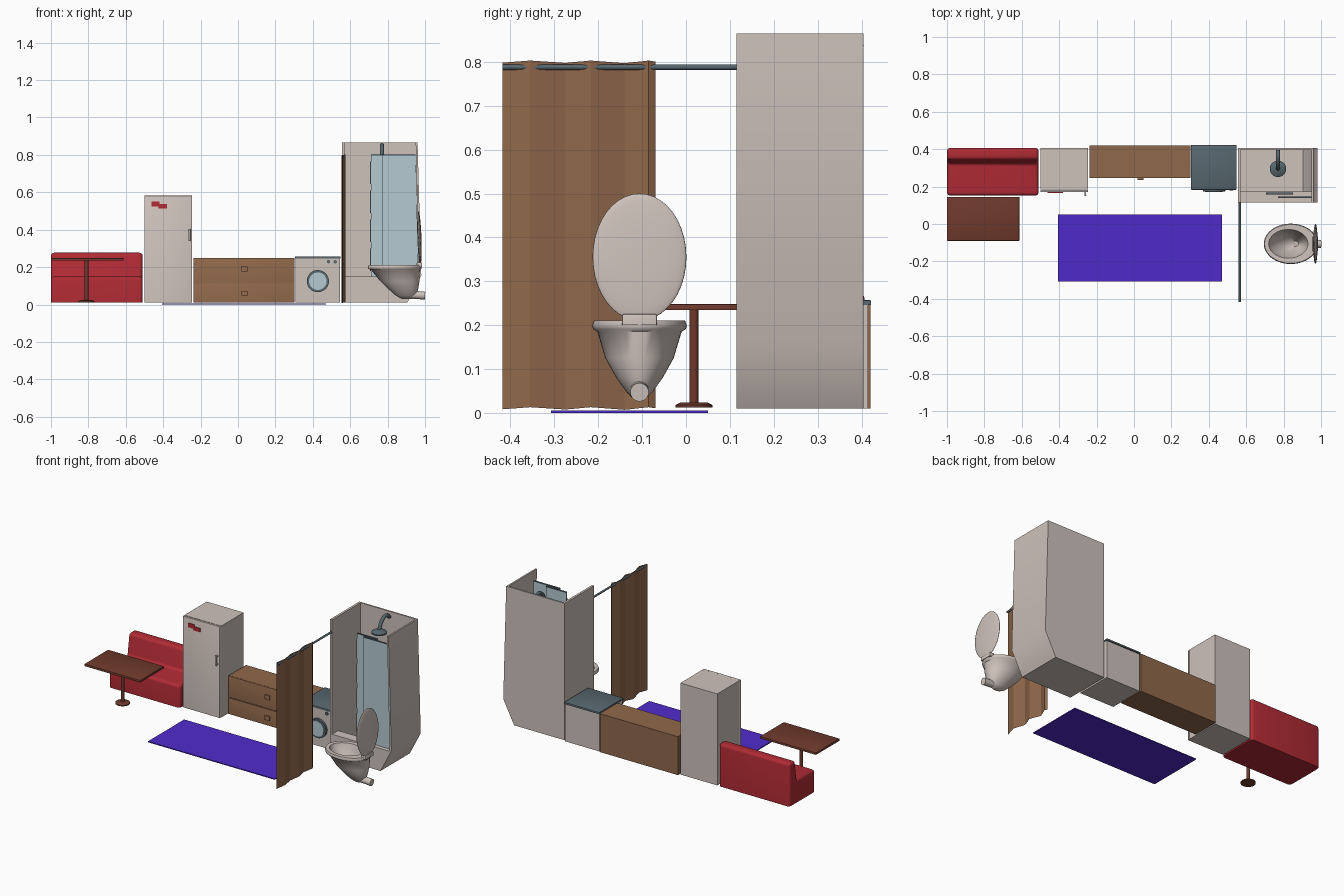
import bpy, bmesh, math
from mathutils import Vector

cube = bpy.data.objects.get("Cube")
if cube:
    bpy.data.objects.remove(cube)


def material(name, *rgb):
    m = bpy.data.materials.new(name)
    m.use_nodes = True
    m.diffuse_color = (*rgb, 1)
    m.node_tree.nodes["Principled BSDF"].inputs["Base Color"].default_value = (*rgb, 1)
    return m


cream = material("cream", .62, .54, .50)
wood = material("wood", .28, .138, .07)
mahogany = material("mahogany", .16, .042, .026)
red = material("red", .44, .024, .035)
purple = material("purple", .078, .024, .60)
slate = material("slate", .095, .135, .158)
glass = material("pale_blue_glass", .46, .59, .65)


def finish(name, bm, mat, angle=35):
    bmesh.ops.recalc_face_normals(bm, faces=bm.faces)
    mesh = bpy.data.meshes.new(name)
    bm.to_mesh(mesh)
    bm.free()
    mesh.materials.append(mat)
    ob = bpy.data.objects.new(name, mesh)
    bpy.context.collection.objects.link(ob)
    bpy.ops.object.select_all(action='DESELECT')
    ob.select_set(True)
    bpy.context.view_layer.objects.active = ob
    bpy.ops.object.shade_smooth_by_angle(angle=math.radians(angle))
    return ob


def prism(name, points, axis, a, b, mat, bevel=0, segments=2):
    """Extrude a 2D profile along x or y; edges on the floor stay sharp."""
    place = (lambda p, d: (d, *p)) if axis == 'x' else (lambda p, d: (p[0], d, p[1]))
    bm = bmesh.new()
    face = bm.faces.new([bm.verts.new(place(p, a)) for p in points])
    ext = bmesh.ops.extrude_face_region(bm, geom=[face])
    shift = Vector(place((0, 0), b - a))
    bmesh.ops.translate(bm, vec=shift, verts=[v for v in ext["geom"] if isinstance(v, bmesh.types.BMVert)])
    if bevel:
        low = min(v.co.z for v in bm.verts)
        edges = [e for e in bm.edges if max(v.co.z for v in e.verts) > low + .01]
        bmesh.ops.bevel(bm, geom=edges, offset=bevel, segments=segments, profile=.5, affect='EDGES')
    return finish(name, bm, mat)


def box(name, x, y, z, mat, bevel=0):
    return prism(name, [(x[0], z[0]), (x[1], z[0]), (x[1], z[1]), (x[0], z[1])],
                 'y', y[0], y[1], mat, bevel)


def rod(name, start, end, radius, mat, sides=24):
    start, end = Vector(start), Vector(end)
    bm = bmesh.new()
    bmesh.ops.create_cone(bm, cap_ends=True, segments=sides, radius1=radius,
                          radius2=radius, depth=(end - start).length)
    turn = (end - start).to_track_quat('Z', 'Y').to_matrix().to_4x4()
    turn.translation = (start + end) / 2
    bm.transform(turn)
    return finish(name, bm, mat)


def loft(name, rings, y, mat, sides=40):
    """Skin a stack of ellipses given as centre x, x radius, y radius, z."""
    bm = bmesh.new()
    loops = []
    for cx, rx, ry, z in rings:
        loops.append([bm.verts.new((cx + rx * math.cos(t), y + ry * math.sin(t), z))
                      for t in (math.tau * i / sides for i in range(sides))])
    for lo, hi in zip(loops, loops[1:]):
        for i in range(sides):
            j = (i + 1) % sides
            bm.faces.new((lo[i], lo[j], hi[j], hi[i]))
    bm.faces.new(loops[0])
    bm.faces.new(loops[-1])
    return finish(name, bm, mat, 50)


# Sofa
prism("sofa", [(.152, .01), (.152, .15), (.325, .145), (.345, .277), (.407, .277), (.407, .01)],
      'x', -1, -.51, red, .018, 4)

# Pedestal table
box("table_top", (-1, -.613), (-.09, .145), (.235, .248), mahogany, .003)
rod("table_post", (-.81, .018, .015), (-.81, .018, .238), .01, mahogany)
loft("table_foot", [(-.81, .042, .042, .012), (-.81, .042, .042, .018), (-.81, .03, .03, .024)],
     .018, mahogany)

# Fridge
box("fridge_body", (-.5, -.245), (.184, .405), (.01, .582), cream)
box("fridge_door", (-.5, -.245), (.17, .183), (.012, .582), cream, .003)
for z in (.347, .397):
    box("fridge_handle_mount", (-.264, -.256), (.154, .172), (z - .004, z + .004), cream)
box("fridge_handle", (-.265, -.255), (.15, .157), (.34, .404), cream, .002)
box("fridge_magnet_left", (-.462, -.42), (.165, .171), (.524, .55), red)
box("fridge_magnet_right", (-.425, -.38), (.165, .171), (.514, .538), red)

# Chest of drawers
box("drawer_cabinet", (-.238, .302), (.252, .42), (.01, .25), wood)
for low, high, knob in ((.012, .113, .06), (.117, .25, .19)):
    box("drawer_front", (-.238, .302), (.245, .253), (low, high), wood, .002)
    box("drawer_knob", (.018, .052), (.235, .246), (knob - .013, knob + .013), wood, .003)

# Washing machine
box("washer_body", (.308, .545), (.188, .415), (.01, .247), cream)
box("washer_top", (.304, .548), (.183, .422), (.246, .257), slate, .003)
rod("washer_door_ring", (.427, .174, .125), (.427, .19, .125), .059, slate, 40)
rod("washer_door_glass", (.427, .170, .125), (.427, .18, .125), .047, glass, 40)
for x in (.484, .52):
    rod("washer_dial", (x, .180, .229), (x, .19, .229), .009, slate)

# Rug
box("rug", (-.407, .47), (-.308, .05), (0, .006), purple)

# Shower cubicle: leaning outer wall with a tucked-in foot
front, back = .115, .405
prism("shower_back_wall", [(.56, .01), (.905, .01), (.98, .155), (.96, .865), (.56, .865)],
      'y', back - .01, back, cream)
box("shower_inner_wall", (.556, .57), (front, back), (.01, .865), cream)
prism("shower_outer_wall", [(.905, .01), (.98, .155), (.96, .865), (.95, .865), (.968, .157), (.893, .01)],
      'y', front, back, cream)
box("shower_floor", (.56, .905), (front, back), (.01, .03), cream)
prism("shower_front_lip", [(.56, .01), (.905, .01), (.975, .15), (.56, .15)], 'y', front, front + .014, cream)
box("shower_lip_ledge", (.57, .968), (front, front + .06), (.14, .15), cream)

# Sliding glass doors
prism("shower_door_front", [(.77, .15), (.965, .15), (.951, .8), (.77, .8)], 'y', .14, .147, glass)
box("shower_door_rear", (.71, .85), (.16, .167), (.15, .8), glass)
box("door_cap_front", (.77, .95), (.139, .148), (.798, .803), slate)
box("door_cap_rear", (.71, .85), (.159, .168), (.798, .803), slate)
for i in range(4):
    z = .18 + i * .155
    box("door_edge_seal", (.707, .712), (.159, .168), (z, z + .12), slate)

# Shower arm and head
arm = [(.77, .398, .83), (.77, .375, .852), (.77, .34, .852), (.77, .305, .82), (.77, .295, .785)]
curve = bpy.data.curves.new("shower_arm", 'CURVE')
curve.dimensions = '3D'
curve.bevel_depth = .011
curve.use_fill_caps = True
spline = curve.splines.new('NURBS')
spline.points.add(len(arm) - 1)
for point, co in zip(spline.points, arm):
    point.co = (*co, 1)
spline.use_endpoint_u = True
spline.order_u = 3
curve.materials.append(slate)
bpy.context.collection.objects.link(bpy.data.objects.new("shower_arm", curve))
loft("shower_head", [(.77, .044, .044, .768), (.77, .044, .044, .776), (.77, .015, .015, .792)], .295, slate)

# Folding screen on a rail
bm = bmesh.new()
folds = [(-.418, .558), (-.355, .574), (-.275, .556), (-.217, .574), (-.14, .554), (-.085, .574), (-.07, .566)]
columns = []
for y, x in folds:
    wave = .3 * (x - .564)
    columns.append([bm.verts.new((x, y, z)) for z in (.01 + wave, .8 + wave)])
for a, b in zip(columns, columns[1:]):
    bm.faces.new((a[0], b[0], b[1], a[1]))
bmesh.ops.solidify(bm, geom=bm.faces[:], thickness=.004)
finish("folding_screen", bm, wood, 10)
rod("screen_rail", (.566, -.418, .788), (.566, .118, .788), .006, slate)

# Toilet
mid = -.106
loft("toilet_bowl", [
    (.905, .03, .012, .03), (.898, .055, .03, .048), (.885, .078, .053, .08), (.865, .105, .078, .125),
    (.842, .13, .096, .185), (.838, .142, .106, .191), (.838, .144, .108, .2), (.838, .14, .104, .21),
    (.825, .105, .077, .209), (.825, .096, .068, .18), (.845, .06, .045, .11), (.86, .02, .015, .07)],
    mid, cream)
rod("toilet_pipe", (.9, mid, .055), (1, mid, .047), .021, cream)
bm = bmesh.new()
bmesh.ops.create_uvsphere(bm, u_segments=40, v_segments=20, radius=1)
bmesh.ops.scale(bm, vec=(.011, .107, .145), verts=bm.verts)
lid = finish("toilet_lid", bm, cream, 180)
lid.location = (.97, mid, .355)
lid.rotation_euler.y = math.radians(-2)
box("toilet_hinge", (.955, .985), (mid - .04, mid + .04), (.2, .225), cream, .004)
